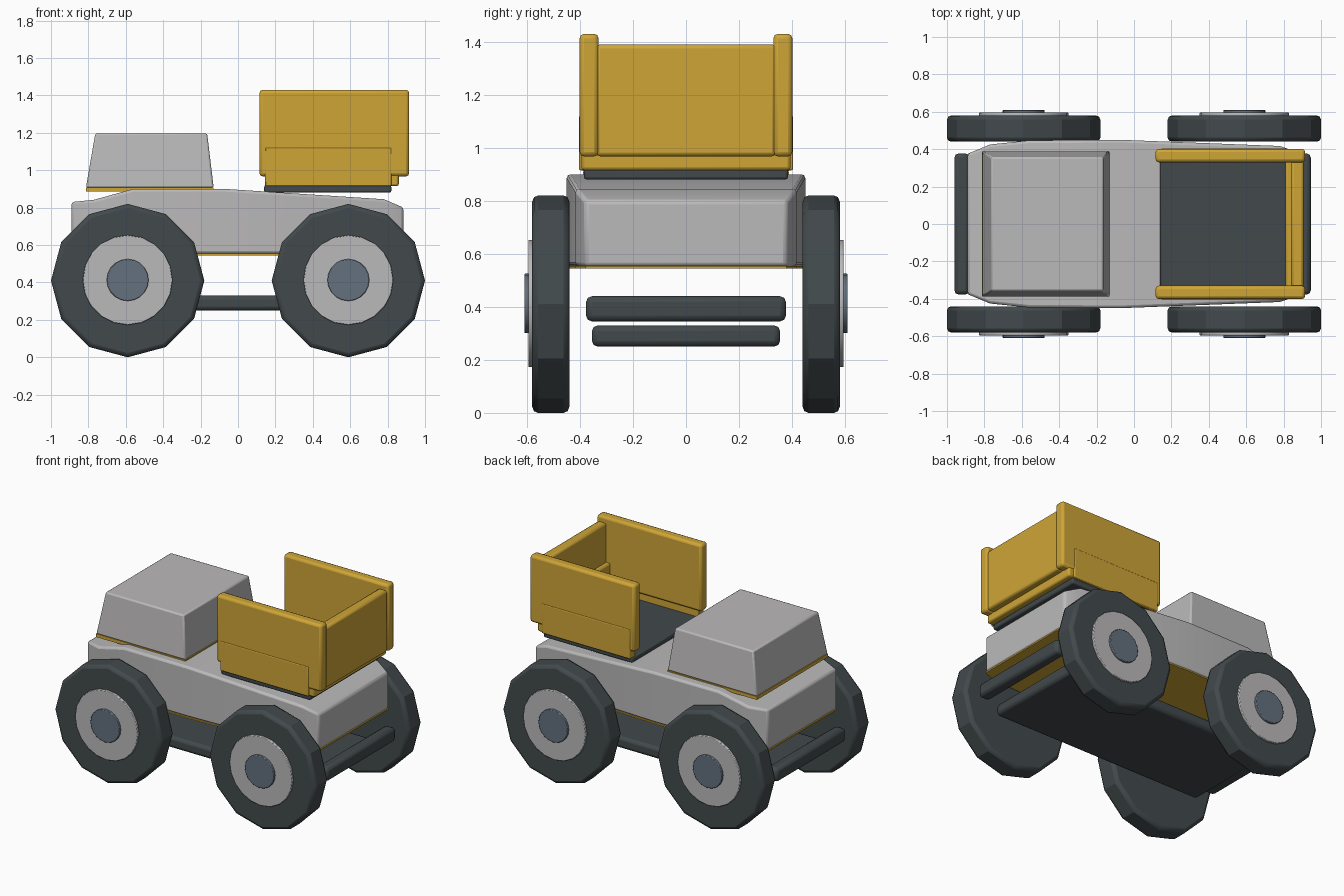
import bpy, bmesh, math
from mathutils import Matrix

if "Cube" in bpy.data.objects:
    bpy.data.objects.remove(bpy.data.objects["Cube"])


def material(name, rgb):
    m = bpy.data.materials.new(name)
    m.diffuse_color = (*rgb, 1)
    m.use_nodes = True
    m.node_tree.nodes["Principled BSDF"].inputs["Base Color"].default_value = m.diffuse_color
    return m


GREY = material("light_grey", (0.50, 0.49, 0.495))
YELLOW = material("yellow", (0.62, 0.375, 0.037))
DARK = material("dark_rubber", (0.054, 0.067, 0.072))
STEEL = material("blue_steel", (0.127, 0.165, 0.209))


def finish(name, bm, mat, bevel=0.0, segments=2):
    bmesh.ops.recalc_face_normals(bm, faces=bm.faces)
    me = bpy.data.meshes.new(name)
    bm.to_mesh(me)
    bm.free()
    me.materials.append(mat)
    ob = bpy.data.objects.new(name, me)
    bpy.context.collection.objects.link(ob)
    bpy.context.view_layer.objects.active = ob
    ob.select_set(True)
    bpy.ops.object.shade_smooth_by_angle(angle=math.radians(29))
    ob.select_set(False)
    if bevel:
        b = ob.modifiers.new("bevel", 'BEVEL')
        b.width, b.segments = bevel, segments
        b.limit_method, b.angle_limit = 'ANGLE', math.radians(40)
        # keep the bevel ahead of any smoothing modifier
        ob.modifiers.move(len(ob.modifiers) - 1, 0)
    return ob


def box(name, x, y, z, mat, bevel=0.012, taper=(0, 0, 0), segments=2):
    """Box from ranges; taper insets the top at -x, +x and both y sides."""
    bm = bmesh.new()
    bmesh.ops.create_cube(bm, size=1)
    for v in bm.verts:
        sx, sy, top = v.co.x > 0, v.co.y > 0, v.co.z > 0
        v.co = (x[sx] + (top * (-taper[1] if sx else taper[0])),
                y[sy] + (top * (-taper[2] if sy else taper[2])), z[top])
    return finish(name, bm, mat, bevel, segments)


def hull(name, stations, bottom, mat, top=None, bevel=0.0):
    """Loft rectangular sections (x, half width, top height) along x."""
    bm = bmesh.new()
    rings = []
    for x, w, t in stations:
        t = top or t
        rings.append([bm.verts.new(p) for p in
                      ((x, -w, bottom), (x, w, bottom), (x, w, t), (x, -w, t))])
    for a, b in zip(rings, rings[1:]):
        for i in range(4):
            j = (i + 1) % 4
            bm.faces.new((a[i], a[j], b[j], b[i]))
    bm.faces.new(rings[0])
    bm.faces.new(rings[-1])
    return finish(name, bm, mat, bevel)


def disc(name, x, y, z, radius, depth, sides, mat, bevel):
    bm = bmesh.new()
    bmesh.ops.create_cone(bm, cap_ends=True, segments=sides, radius1=radius,
                          radius2=radius, depth=depth,
                          matrix=Matrix.Translation((x, y, z)) @ Matrix.Rotation(math.pi / 2, 4, 'X'))
    return finish(name, bm, mat, bevel)


# Body shell with a thin underside plate
stations = [(-0.89, 0.375, 0.83), (-0.77, 0.425, 0.842), (-0.56, 0.447, 0.90),
            (-0.07, 0.45, 0.90), (0.78, 0.417, 0.845), (0.885, 0.38, 0.80)]
hull("body", stations, 0.553, GREY, bevel=0.014)
hull("underside_plate", stations, 0.545, YELLOW, top=0.554)

# Cabin on a thin trim plate
box("cabin_trim", (-0.813, -0.13), (-0.388, 0.388), (0.885, 0.908), YELLOW, 0)
box("cabin", (-0.813, -0.13), (-0.39, 0.39), (0.907, 1.197), GREY, 0.01,
    taper=(0.05, 0.035, 0.032))

# Chassis slab and bumpers
box("chassis", (-0.80, 0.82), (-0.355, 0.355), (0.25, 0.33), DARK, 0.022)
for name, x0 in (("front_bumper", -0.96), ("rear_bumper", 0.865)):
    box(name, (x0, x0 + 0.08), (-0.377, 0.377), (0.345, 0.44), DARK, 0.022)

# Cargo bed: floor, low tray walls, tall side panels and tail panel
box("bed_floor", (0.14, 0.82), (-0.385, 0.385), (0.88, 0.92), DARK, 0.01)
box("tray_tail", (0.81, 0.86), (-0.395, 0.395), (0.915, 1.12), YELLOW)
box("tail_panel", (0.84, 0.907), (-0.34, 0.34), (0.968, 1.39), YELLOW, 0.015)
for s, side in ((-1, "left"), (1, "right")):
    box("tray_side_" + side, (0.145, 0.82), sorted((s * 0.345, s * 0.404)),
        (0.915, 1.12), YELLOW, 0.006)
    box("side_panel_" + side, (0.115, 0.915), sorted((s * 0.33, s * 0.401)),
        (0.967, 1.43), YELLOW, 0.017)

# Wheels with hub and cap
for x, end in ((-0.59, "front"), (0.59, "rear")):
    for s, side in ((-1, "left"), (1, "right")):
        tag = "_" + end + "_" + side
        disc("tire" + tag, x, s * 0.51, 0.41, 0.41, 0.14, 12, DARK, 0.022)
        disc("hub" + tag, x, s * 0.565, 0.413, 0.24, 0.06, 20, GREY, 0.004)
        disc("hub_cap" + tag, x, s * 0.585, 0.413, 0.112, 0.05, 20, STEEL, 0.004)
